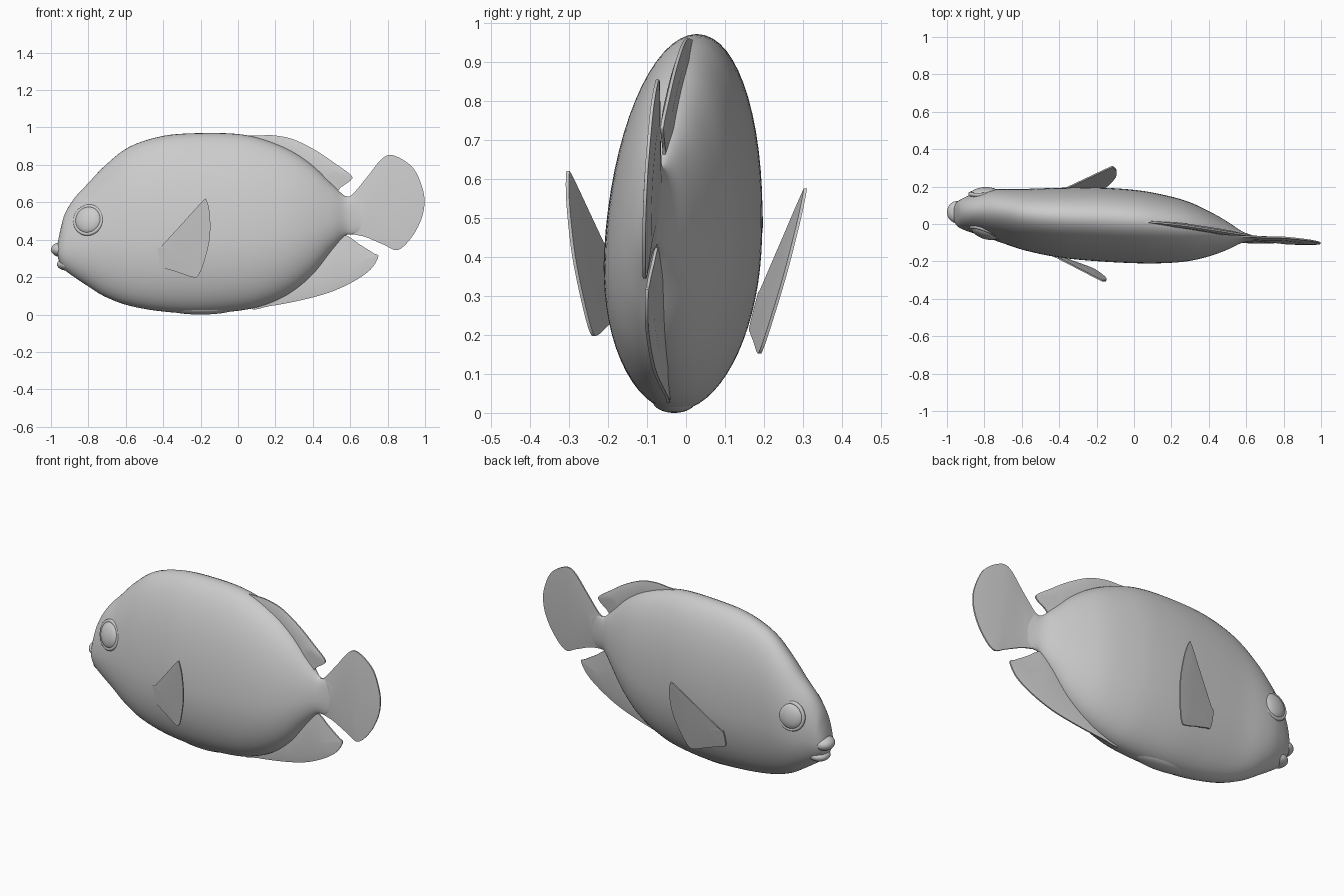
import bpy, bmesh, math
from mathutils import Matrix, Vector

if "Cube" in bpy.data.objects:
    bpy.data.objects.remove(bpy.data.objects["Cube"])

SHEAR = 0.06   # slight sideways lean of the whole fish

# Body stations: x, top z, bottom z, centre y, half width
ROWS = [(-0.962, .395, .30, .063, .042), (-0.948, .46, .265, .063, .062),
        (-0.925, .54, .237, .062, .078), (-0.875, .622, .20, .063, .099),
        (-0.80, .703, .15, .062, .122), (-0.71, .797, .095, .05, .142),
        (-0.58, .897, .047, .028, .163), (-0.40, .955, .016, .012, .184),
        (-0.20, .97, .006, .003, .195), (0.0, .965, .02, -.009, .194),
        (0.14, .935, .05, -.021, .183), (0.28, .878, .115, -.035, .160),
        (0.40, .797, .215, -.050, .120), (0.50, .70, .34, -.062, .074),
        (0.57, .635, .42, -.070, .034), (0.62, .63, .43, -.076, .018),
        (0.69, .60, .46, -.084, .006)]


def spline(pts, steps, closed=False):
    """Catmull-Rom through points of any dimension."""
    n, out = len(pts), []
    for i in range(n if closed else n - 1):
        def at(k):
            return pts[k % n] if closed else pts[min(max(k, 0), n - 1)]
        a, b, c, d = at(i - 1), at(i), at(i + 1), at(i + 2)
        for s in range(steps):
            t = s / steps
            out.append([0.5 * (2 * q + (r - p) * t + (2 * p - 5 * q + 4 * r - w) * t * t
                               + (3 * q - p - 3 * r + w) * t ** 3)
                        for p, q, r, w in zip(a, b, c, d)])
    if not closed:
        out.append(list(pts[-1]))
    return out


def finish(name, bm, angle=60):
    bmesh.ops.recalc_face_normals(bm, faces=bm.faces[:])
    me = bpy.data.meshes.new(name)
    bm.to_mesh(me)
    bm.free()
    me.shade_smooth()
    me.set_sharp_from_angle(angle=math.radians(angle))
    ob = bpy.data.objects.new(name, me)
    bpy.context.collection.objects.link(ob)
    return ob


def bridge(bm, a, b):
    n = len(a)
    for i in range(n):
        bm.faces.new((a[i], a[(i + 1) % n], b[(i + 1) % n], b[i]))


def centre_y(x):
    for a, b in zip(ROWS, ROWS[1:]):
        if x <= b[0]:
            return a[3] + (b[3] - a[3]) * (x - a[0]) / (b[0] - a[0])
    return -0.084 - 0.08 * (x - 0.69)


def mid_plane(x, z):
    return centre_y(x) + SHEAR * (z - 0.5)


def ellipsoid(name, loc, radii, rot=0.0, tilt=0.0):
    bm = bmesh.new()
    bmesh.ops.create_uvsphere(bm, u_segments=40, v_segments=24, radius=1)
    m = (Matrix.Translation(loc) @ Matrix.Rotation(rot, 4, 'Z')
         @ Matrix.Rotation(tilt, 4, 'X') @ Matrix.Diagonal((*radii, 1)))
    bm.transform(m)
    return finish(name, bm)


def fin(name, outline, plane, thick, steps=5):
    """Thin blade: narrow rim, thicker middle, laid on y = plane(x, z)."""
    pts = [Vector(p) for p in spline(outline, steps, True)]
    c = sum(pts, Vector((0, 0))) / len(pts)
    bm = bmesh.new()
    rings = []
    for k, off in ((.6, -thick), (1, -.004), (1, .004), (.6, thick)):
        ring = []
        for p in pts:
            q = c + (p - c) * k
            ring.append(bm.verts.new((q.x, plane(q.x, q.y) + off, q.y)))
        rings.append(ring)
    for a, b in zip(rings, rings[1:]):
        bridge(bm, a, b)
    caps = [bm.faces.new(rings[0]), bm.faces.new(rings[-1])]
    bmesh.ops.triangulate(bm, faces=caps)
    return finish(name, bm, 40)


# Body: egg-shaped sections, fuller below the middle
bm = bmesh.new()
rings, SEG = [], 64
for x, top, bot, cy, hw in spline(ROWS, 5):
    mid = bot + 0.42 * (top - bot)
    ring = []
    for i in range(SEG):
        a = 2 * math.pi * i / SEG
        s = math.sin(a)
        z = mid + s * ((top - mid) if s > 0 else (mid - bot))
        ring.append(bm.verts.new((x, cy + SHEAR * (z - 0.5) + hw * math.cos(a), z)))
    rings.append(ring)
for a, b in zip(rings, rings[1:]):
    bridge(bm, a, b)
bm.faces.new(rings[0])
bm.faces.new(rings[-1])
finish("body", bm)

# Lips, sunk into the snout
ellipsoid("upper_lip", (-.943, .064, .347), (.057, .060, .040), -.1)
ellipsoid("lower_lip", (-.908, .060, .268), (.060, .060, .034), -.1)

# Eyes with rims, following the slope of the cheeks
for side, y, rot, tilt in (("front", -.045, -.36, -.22), ("back", .166, .07, .12)):
    ellipsoid("eye_" + side, (-.80, y, .505), (.073, .03, .073), rot, tilt)
    bpy.ops.mesh.primitive_torus_add(major_radius=.075, minor_radius=.011,
                                     major_segments=48, minor_segments=10,
                                     location=(-.80, y, .505),
                                     rotation=(math.pi / 2 + tilt, 0, rot))
    rim = bpy.context.object
    rim.name = "eye_rim_" + side
    rim.data.shade_smooth()

# Tail fin
fin("tail_fin", [(.56, .61), (.61, .64), (.69, .735), (.775, .838), (.84, .848),
                 (.935, .785), (.985, .68), (.997, .595), (.98, .51), (.93, .415),
                 (.855, .345), (.78, .373), (.68, .415), (.60, .432), (.56, .45)],
    mid_plane, .011)

# Dorsal and anal fins, roots buried in the body
fin("dorsal_fin", [(.05, .945), (.12, .957), (.20, .957), (.30, .935), (.42, .875),
                   (.53, .80), (.605, .745), (.603, .718), (.55, .68), (.50, .64),
                   (.35, .74), (.18, .85)], mid_plane, .013)
fin("anal_fin", [(.08, .04), (.17, .045), (.33, .075), (.49, .118), (.62, .178),
                 (.71, .242), (.75, .31), (.725, .328), (.65, .375), (.57, .425),
                 (.48, .40), (.30, .24)], mid_plane, .012)

# Pectoral fins, the back one shifted by the turn of the body
PEC = [(-.43, .35), (-.41, .365), (-.30, .485), (-.19, .605), (-.168, .61), (-.15, .53),
       (-.152, .40), (-.185, .27), (-.215, .205), (-.245, .20), (-.32, .225),
       (-.40, .25), (-.43, .265)]
fin("pectoral_fin_front", PEC,
    lambda x, z: -.18 - .40 * (x + .41) - .106 * (z - .36), .006)
fin("pectoral_fin_back", [(x + .055, z - .045) for x, z in PEC],
    lambda x, z: .195 + .194 * (x + .37) + .253 * (z - .33), .006)

# Folded pelvic fins flat against the belly
ellipsoid("pelvic_fins", (-.2, -.03, .032), (.18, .055, .032), -.06)
